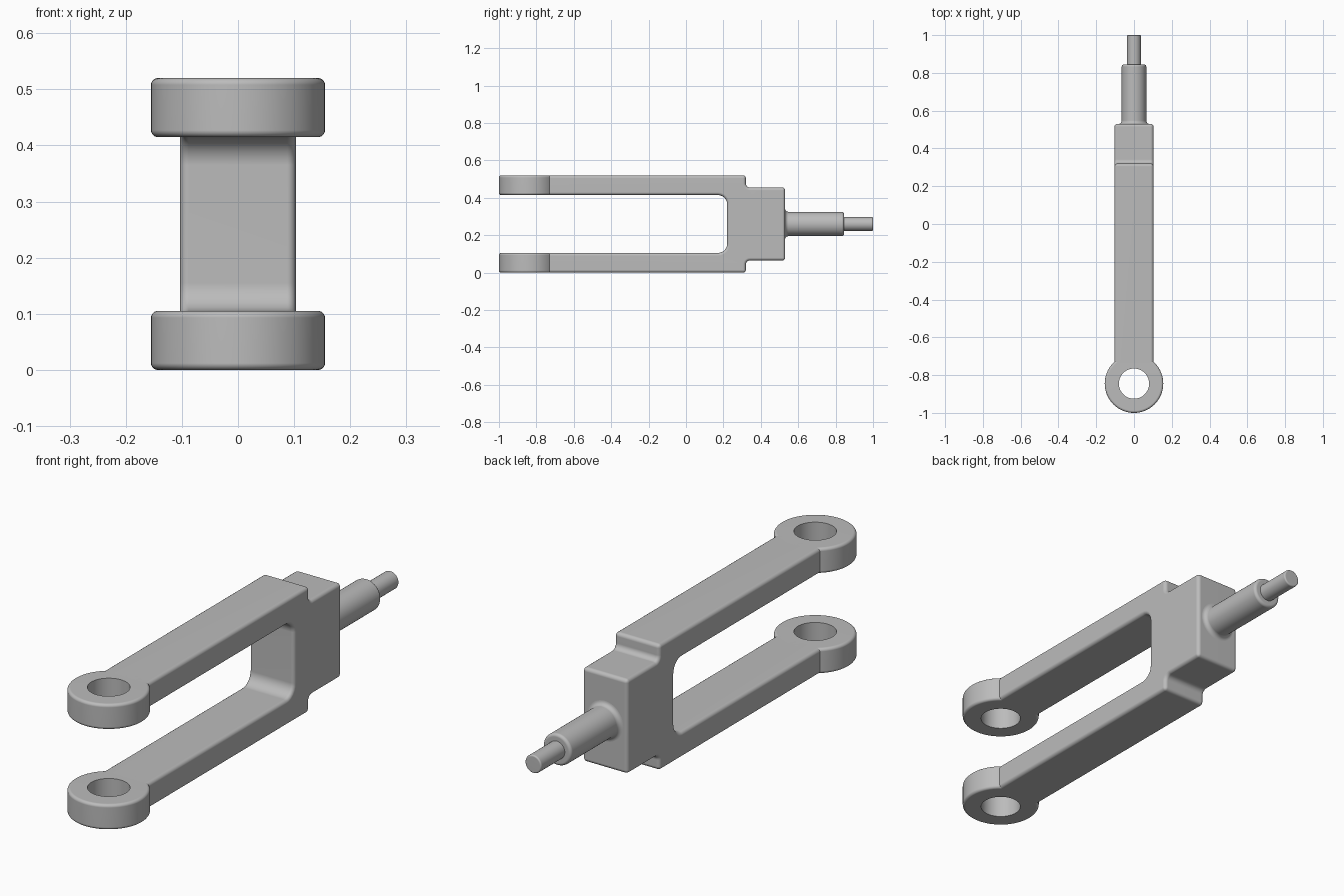
import bpy
import bmesh
from math import pi, radians
from mathutils import Matrix, Vector

cube = bpy.data.objects.get("Cube")
if cube:
    bpy.data.objects.remove(cube, do_unlink=True)

HEIGHT = 0.52
MID = HEIGHT / 2
ARM = 0.105          # arm thickness
HALF_WIDTH = 0.103
EYE_Y = -0.845

steel = bpy.data.materials.new("plain_grey")
steel.use_nodes = True
grey = (0.5, 0.5, 0.5, 1)
steel.diffuse_color = grey
steel.node_tree.nodes["Principled BSDF"].inputs["Base Color"].default_value = grey


def rounded(points, closed, steps=6):
    """Round each (u, v, radius) corner of a right-angled outline."""
    result = []
    count = len(points)
    for i, (u, v, r) in enumerate(points):
        p = Vector((u, v))
        end = not closed and i in (0, count - 1)
        if r == 0 or end:
            result.append(p)
            continue
        a = (Vector(points[i - 1][:2]) - p).normalized()
        b = (Vector(points[(i + 1) % count][:2]) - p).normalized()
        centre = p + (a + b) * r
        for k in range(steps + 1):
            d = (-b).slerp(-a, k / steps)
            result.append(centre + d * r)
    return result


def finish(name, bm):
    bmesh.ops.remove_doubles(bm, verts=bm.verts, dist=1e-5)
    bmesh.ops.recalc_face_normals(bm, faces=bm.faces)
    mesh = bpy.data.meshes.new(name)
    bm.to_mesh(mesh)
    bm.free()
    mesh.materials.append(steel)
    obj = bpy.data.objects.new(name, mesh)
    bpy.context.collection.objects.link(obj)
    bpy.ops.object.select_all(action='DESELECT')
    obj.select_set(True)
    bpy.context.view_layer.objects.active = obj
    bpy.ops.object.shade_smooth_by_angle(angle=radians(35))
    weighted = obj.modifiers.new("even_shading", 'WEIGHTED_NORMAL')
    weighted.keep_sharp = True
    return obj


def lathe(name, outline, closed, matrix):
    """Turn a (radius, height) outline around z, then place it."""
    bm = bmesh.new()
    verts = [bm.verts.new((p.x, 0, p.y)) for p in rounded(outline, closed)]
    edges = [bm.edges.new(pair) for pair in zip(verts, verts[1:])]
    if closed:
        edges.append(bm.edges.new((verts[-1], verts[0])))
    bmesh.ops.spin(bm, geom=verts + edges, cent=(0, 0, 0), axis=(0, 0, 1),
                   angle=2 * pi, steps=64)
    bm.transform(matrix)
    return finish(name, bm)


# Fork: upper half of the side outline, mirrored below
upper = [
    (0.53, 0.455, 0),
    (0.32, 0.455, 0.022),
    (0.32, HEIGHT, 0),
    (-0.75, HEIGHT, 0),
    (-0.75, HEIGHT - ARM, 0),
    (0.22, HEIGHT - ARM, 0.05),
]
outline = upper + [(y, HEIGHT - z, r) for y, z, r in reversed(upper)]
bm = bmesh.new()
side = bm.faces.new([bm.verts.new((-HALF_WIDTH, p.x, p.y))
                     for p in rounded(outline, True)])
extruded = bmesh.ops.extrude_face_region(bm, geom=[side])["geom"]
bmesh.ops.translate(bm, vec=(2 * HALF_WIDTH, 0, 0),
                    verts=[g for g in extruded if isinstance(g, bmesh.types.BMVert)])
bmesh.ops.recalc_face_normals(bm, faces=bm.faces)
sharp = [e for e in bm.edges if e.calc_face_angle(0) > radians(60)]
bmesh.ops.bevel(bm, geom=sharp, offset=0.015, segments=4, profile=0.5,
                affect='EDGES', clamp_overlap=False)
finish("fork_body", bm)

# Pierced eye at the end of each arm
for name, base in (("lower_eye", 0), ("upper_eye", HEIGHT - ARM)):
    eye = [(0.08, 0, 0), (0.155, 0, 0.012), (0.155, ARM, 0.012), (0.08, ARM, 0)]
    lathe(name, eye, True, Matrix.Translation((0, EYE_Y, base)))

# Stepped shaft with a small fillet where it meets the block
shaft = [(0, 0.5, 0), (0.085, 0.5, 0), (0.085, 0.53, 0), (0.065, 0.53, 0.018),
         (0.065, 0.845, 0.012), (0.037, 0.845, 0),
         (0.037, 1.0, 0.006), (0, 1.0, 0)]
lathe("stepped_shaft", shaft, False,
      Matrix.Translation((0, 0, MID)) @ Matrix.Rotation(-pi / 2, 4, 'X'))
